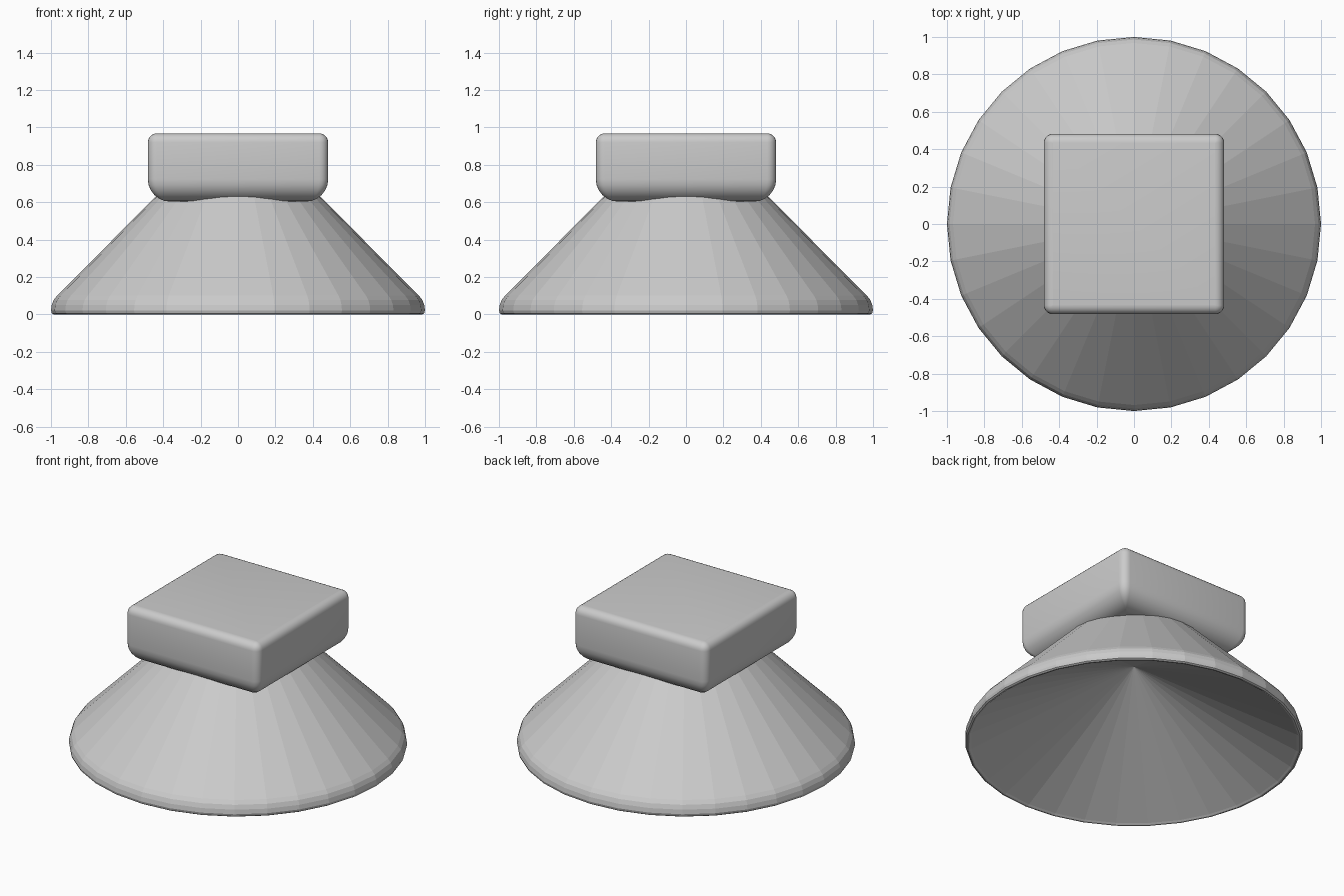
import bpy, bmesh, math

if "Cube" in bpy.data.objects:
    bpy.data.objects.remove(bpy.data.objects["Cube"])


def make_object(name, rings, smooth):
    """Skin a list of equal-length rings and cap both ends."""
    bm = bmesh.new()
    loops = [[bm.verts.new(p) for p in ring] for ring in rings]
    n = len(loops[0])
    for a, b in zip(loops, loops[1:]):
        for i in range(n):
            j = (i + 1) % n
            bm.faces.new((a[i], a[j], b[j], b[i]))
    bm.faces.new(loops[0][::-1])
    bm.faces.new(loops[-1])
    bmesh.ops.remove_doubles(bm, verts=bm.verts, dist=0.0005)
    bmesh.ops.recalc_face_normals(bm, faces=bm.faces)
    me = bpy.data.meshes.new(name)
    bm.to_mesh(me)
    bm.free()
    ob = bpy.data.objects.new(name, me)
    bpy.context.collection.objects.link(ob)
    if smooth:
        bpy.context.view_layer.objects.active = ob
        ob.select_set(True)
        bpy.ops.object.shade_smooth_by_angle(angle=math.radians(30))
        ob.select_set(False)


def circle(r, z, n=32):
    return [(r * math.cos(2 * math.pi * i / n), r * math.sin(2 * math.pi * i / n), z)
            for i in range(n)]


def rounded_square(half, r, z, steps=5):
    pts = []
    for q in range(4):
        cx = (half - r) * (1 if q in (0, 3) else -1)
        cy = (half - r) * (1 if q in (0, 1) else -1)
        for s in range(steps + 1):
            a = math.pi / 2 * (q + s / steps)
            pts.append((cx + r * math.cos(a), cy + r * math.sin(a), z))
    return pts


# Faceted cup: hollow conical underside, rounded lip, sloping outer wall
profile = [(0.0001, 0.52), (0.965, 0.008), (0.975, 0.001), (0.985, 0.0),
           (0.995, 0.006), (1.0, 0.022), (0.996, 0.05), (0.986, 0.077),
           (0.968, 0.1), (0.35, 0.72)]
make_object("suction_cup", [circle(r, z) for r, z in profile], False)

# Square head: broad round along the bottom, tight round elsewhere
HALF, EDGE, BASE, TOP, BOTTOM = 0.482, 0.048, 0.12, 0.968, 0.603
rings = []
for i in range(7):
    a = math.pi / 2 * i / 6
    inset = BASE * (1 - math.sin(a))
    rings.append(rounded_square(HALF - inset, max(0.004, EDGE - inset * 0.5),
                                BOTTOM + BASE * (1 - math.cos(a))))
for i in range(6):
    a = math.pi / 2 * i / 5
    inset = EDGE * (1 - math.cos(a))
    rings.append(rounded_square(HALF - inset, max(0.001, EDGE - inset),
                                TOP - EDGE + EDGE * math.sin(a)))
make_object("square_head", rings, True)
